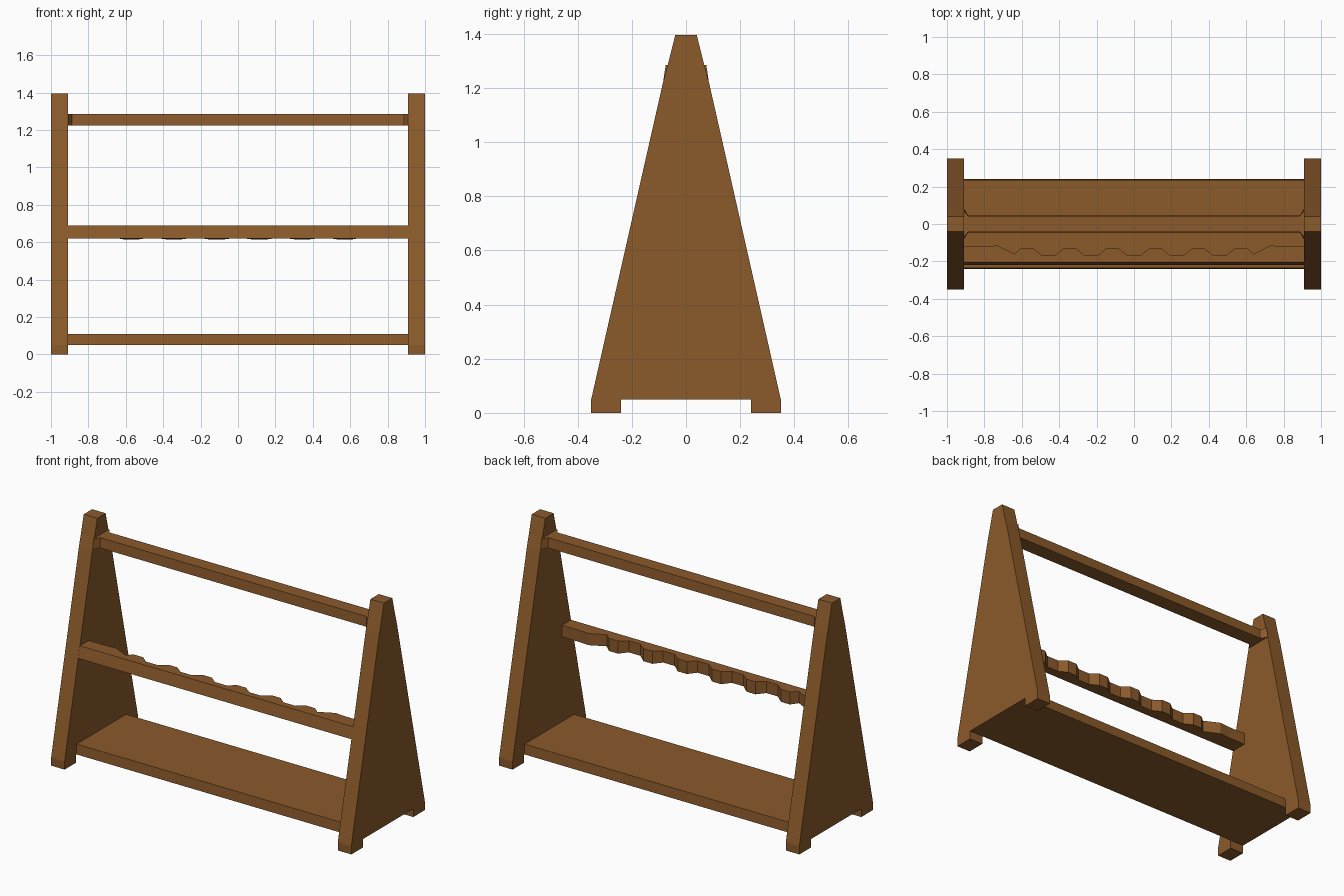
import bpy, bmesh

if "Cube" in bpy.data.objects:
    bpy.data.objects.remove(bpy.data.objects["Cube"])

wood = bpy.data.materials.new("brown wood")
wood.diffuse_color = (0.258, 0.102, 0.024, 1)
wood.use_nodes = True
wood.node_tree.nodes["Principled BSDF"].inputs["Base Color"].default_value = wood.diffuse_color


def loft(name, sections):
    """Join (x, [(y, z), ...]) sections along x into a closed solid."""
    bm = bmesh.new()
    rings = [[bm.verts.new((x, y, z)) for y, z in pts] for x, pts in sections]
    n = len(rings[0])
    for a, b in zip(rings, rings[1:]):
        for i in range(n):
            j = (i + 1) % n
            bm.faces.new((a[i], a[j], b[j], b[i]))
    bm.faces.new(rings[0])
    bm.faces.new(rings[-1])
    bmesh.ops.recalc_face_normals(bm, faces=bm.faces[:])
    me = bpy.data.meshes.new(name)
    bm.to_mesh(me)
    bm.free()
    me.materials.append(wood)
    ob = bpy.data.objects.new(name, me)
    bpy.context.collection.objects.link(ob)
    return ob


# Tapered end panels with a notch between the feet
half = [(0.24, 0.05), (0.24, 0), (0.35, 0), (0.35, 0.05),
        (0.085, 1.22), (0.066, 1.29), (0.04, 1.395)]
profile = half + [(-y, z) for y, z in reversed(half)]
for side, x0, x1 in (("left", -1, -0.91), ("right", 0.91, 1)):
    loft(side + "_end_panel", [(x0, profile), (x1, profile)])

# Bottom shelf
shelf = [(-0.24, 0.05), (0.24, 0.05), (0.235, 0.11), (-0.235, 0.11)]
loft("bottom_shelf", [(-0.91, shelf), (0.91, shelf)])


# Top rail, flared where it meets the panels
def rail(bottom, top):
    return [(-bottom, 1.225), (bottom, 1.225), (top, 1.285), (-top, 1.285)]


loft("top_rail", [(-0.91, rail(0.084, 0.075)), (-0.887, rail(0.046, 0.042)),
                  (0.887, rail(0.046, 0.042)), (0.91, rail(0.084, 0.075))])

# Middle rest with a row of shallow notches along its back edge
edge = [(-0.91, -0.12, 0.62), (-0.8, -0.12, 0.62), (-0.73, -0.115, 0.62),
        (-0.64, -0.16, 0.62)]
for k in range(6):
    c = -0.5725 + 0.229 * k
    if k:
        edge.append((c - 0.076, -0.165, 0.62))
    edge += [(c - 0.03, -0.128, 0.614), (c + 0.03, -0.128, 0.614)]
    if k < 5:
        edge.append((c + 0.076, -0.165, 0.62))
edge += [(-x, y, z) for x, y, z in reversed(edge[:4])]
loft("notched_rest", [(x, [(-0.22, 0.62), (y, z), (y, 0.69), (-0.205, 0.69)])
                      for x, y, z in edge])
